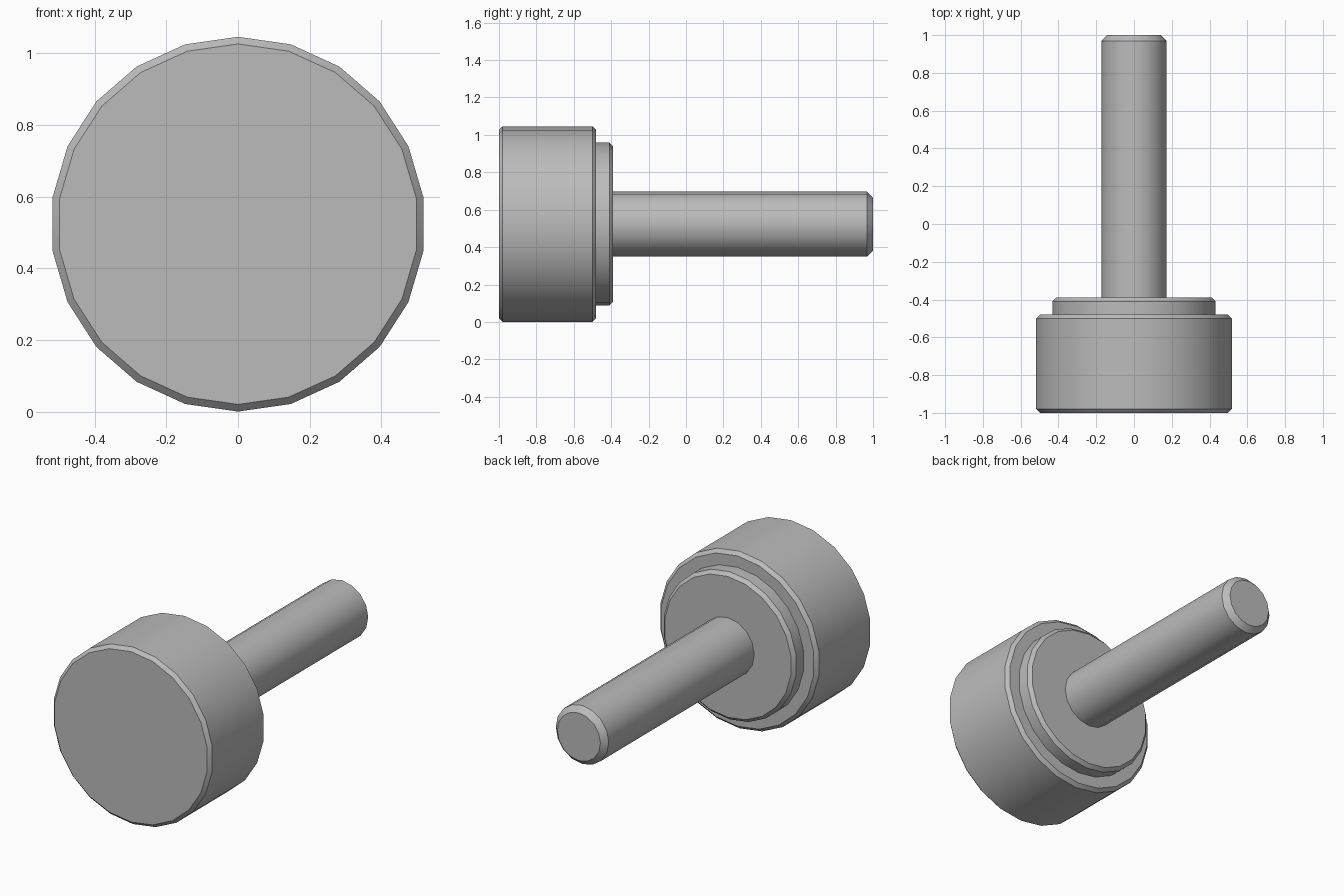
import bpy, bmesh
from math import sin, cos, pi, radians

cube = bpy.data.objects.get("Cube")
if cube:
    bpy.data.objects.remove(cube, do_unlink=True)

CENTRE_Z = 0.523

metal = bpy.data.materials.new("plain grey")
metal.use_nodes = True
GREY = (0.5, 0.5, 0.5, 1)
metal.diffuse_color = GREY
metal.node_tree.nodes["Principled BSDF"].inputs["Base Color"].default_value = GREY


def turned_part(name, radius, y0, y1, chamfer, sides):
    """Cylinder along y with a chamfer on both rims."""
    bm = bmesh.new()
    profile = [(radius - chamfer, y0), (radius, y0 + chamfer),
               (radius, y1 - chamfer), (radius - chamfer, y1)]
    rings = []
    for r, y in profile:
        rings.append([bm.verts.new((r * sin(2 * pi * i / sides), y,
                                    r * cos(2 * pi * i / sides)))
                      for i in range(sides)])
    for a, b in zip(rings, rings[1:]):
        for i in range(sides):
            j = (i + 1) % sides
            bm.faces.new((a[i], a[j], b[j], b[i]))
    bm.faces.new(rings[0])
    bm.faces.new(rings[-1])
    bmesh.ops.recalc_face_normals(bm, faces=bm.faces)
    mesh = bpy.data.meshes.new(name)
    bm.to_mesh(mesh)
    bm.free()
    mesh.materials.append(metal)
    obj = bpy.data.objects.new(name, mesh)
    obj.location.z = CENTRE_Z
    bpy.context.collection.objects.link(obj)
    bpy.ops.object.select_all(action="DESELECT")
    obj.select_set(True)
    bpy.context.view_layer.objects.active = obj
    bpy.ops.object.shade_smooth_by_angle(angle=radians(32))
    return obj


# Broad drum, stepped collar behind it, and long pin
turned_part("drum_head", CENTRE_Z, -1.0, -0.48, 0.02, 22)
turned_part("rear_collar", 0.436, -0.6, -0.39, 0.02, 22)
turned_part("long_pin", 0.173, -0.6, 1.0, 0.032, 16)
